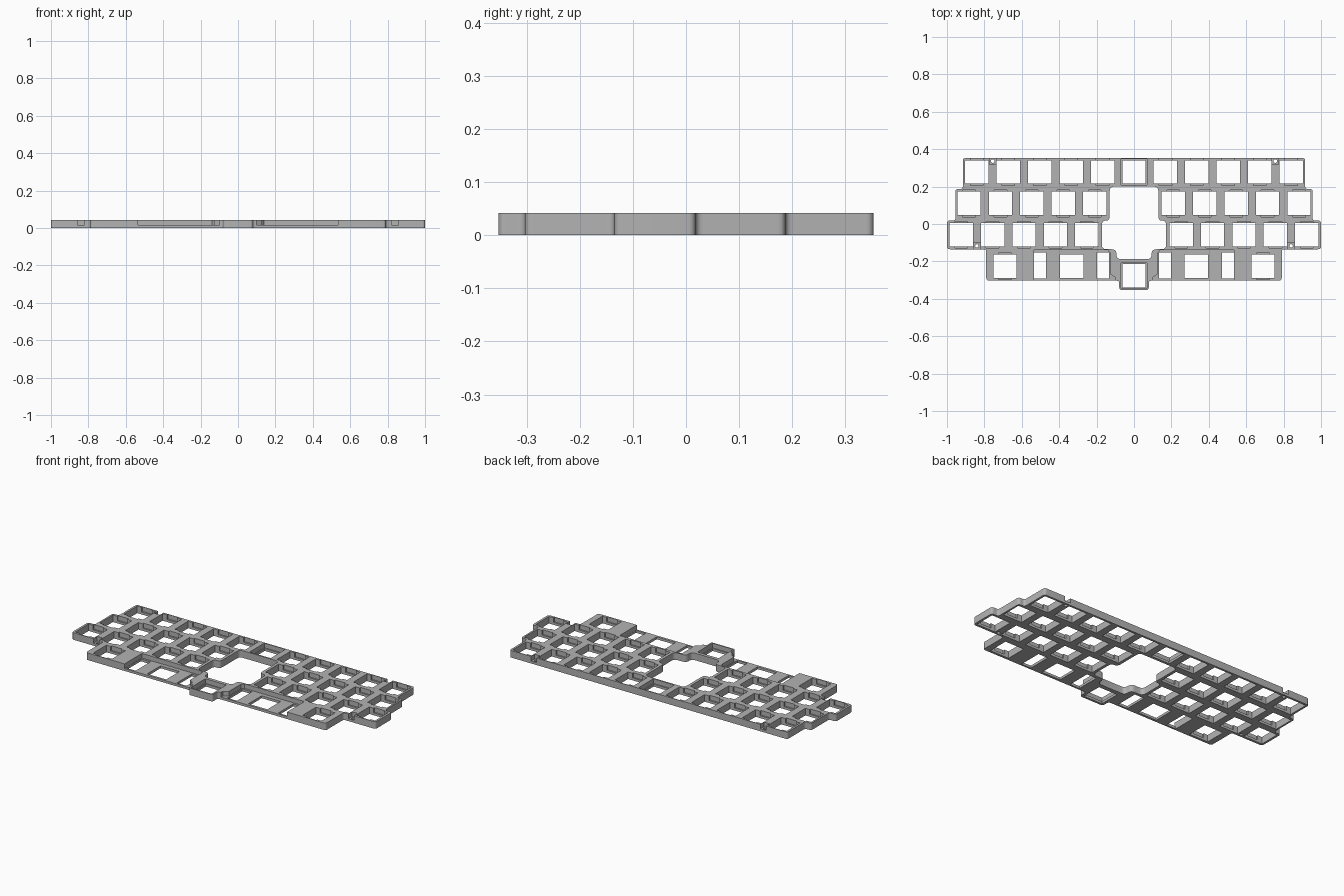
import bpy
import bmesh
from mathutils import Vector

if "Cube" in bpy.data.objects:
    bpy.data.objects.remove(bpy.data.objects["Cube"])

PITCH = 0.168        # key spacing
HOLE = 0.0625        # half width of a switch hole
HEIGHT = 0.042
FLOOR = 0.0145       # thickness of the thin plate under the pockets
SIDES = (-1, 1)

grey = bpy.data.materials.new("plate_grey")
grey.use_nodes = True
colour = (0.45, 0.45, 0.45, 1)
grey.diffuse_color = colour
grey.node_tree.nodes["Principled BSDF"].inputs["Base Color"].default_value = colour


def mirrored(half):
    """Close a right-hand profile with its mirror image."""
    return half + [(-x, y) for x, y in reversed(half)]


def rounded(points, radius, steps=5):
    """Replace every corner with a short curve."""
    result = []
    for i, point in enumerate(points):
        corner = Vector(point)
        before = Vector(points[i - 1]) - corner
        after = Vector(points[(i + 1) % len(points)]) - corner
        a = corner + before.normalized() * min(radius, before.length * 0.45)
        b = corner + after.normalized() * min(radius, after.length * 0.45)
        for s in range(steps + 1):
            t = s / steps
            result.append(a * (1 - t) ** 2 + corner * 2 * t * (1 - t) + b * t ** 2)
    return result


def rect(x, y, w, h):
    return [(x - w, y - h), (x + w, y - h), (x + w, y + h), (x - w, y + h)]


def prisms(name, outlines, z0, z1):
    """One object made of extruded outlines."""
    bm = bmesh.new()
    for outline in outlines:
        face = bm.faces.new([bm.verts.new((p[0], p[1], z0)) for p in outline])
        top = bmesh.ops.extrude_face_region(bm, geom=[face])["geom"]
        verts = [g for g in top if isinstance(g, bmesh.types.BMVert)]
        bmesh.ops.translate(bm, verts=verts, vec=(0, 0, z1 - z0))
    bmesh.ops.recalc_face_normals(bm, faces=bm.faces)
    mesh = bpy.data.meshes.new(name)
    bm.to_mesh(mesh)
    bm.free()
    obj = bpy.data.objects.new(name, mesh)
    bpy.context.collection.objects.link(obj)
    return obj


def cut(target, cutter):
    cutter.hide_render = True
    mod = target.modifiers.new("cut", "BOOLEAN")
    mod.operation = "DIFFERENCE"
    mod.solver = "EXACT"
    mod.object = cutter
    bpy.context.view_layer.objects.active = target
    bpy.ops.object.modifier_apply(modifier=mod.name)
    bpy.data.objects.remove(cutter)


# Stepped outer edge of the plate
edge = mirrored([
    (0.915, 0.353), (0.915, 0.187), (0.955, 0.187), (0.955, 0.018),
    (1.0, 0.018), (1.0, -0.135), (0.79, -0.135), (0.79, -0.303),
    (0.079, -0.303), (0.079, -0.353)])
plate = prisms("key_plate", [rounded(edge, 0.015)], 0, HEIGHT)
plate.data.materials.append(grey)

# Switch positions, row by row
keys = []
for side in SIDES:
    for k in range(5):
        keys.append((side * PITCH * (k + 1), 0.278))
        keys.append((side * PITCH * (k + 1.25), 0.11))
        keys.append((side * PITCH * (k + 1.5), -0.058))
    keys.append((side * 0.69, -0.226))
centre_keys = [(0, 0.278), (0, -0.277)]
wide_keys = [(side * 0.333, -0.226) for side in SIDES]

# Large central opening
opening = mirrored([
    (0.13, 0.2), (0.13, 0.018), (0.172, 0.018), (0.172, -0.135),
    (0.094, -0.135), (0.094, -0.188)])
through = [rounded(opening, 0.025)]
through += [rect(x, y, HOLE, HOLE) for x, y in keys + centre_keys + wide_keys]

# Stabiliser slots beside the wide keys, and screw holes
screws = [(side * x, y) for side in SIDES for x, y in ((0.84, -0.117), (0.755, 0.336))]
for side in SIDES:
    for x in (0.166, 0.502):
        through.append(rect(side * x, -0.222, 0.032, 0.07))
through += [rounded(rect(x, y, 0.009, 0.009), 0.009) for x, y in screws]
cut(plate, prisms("through_cutter", through, -0.05, 0.1))

# Clip notches, centre key pockets and screw pockets above the thin plate
pockets = [rect(x, y, 0.034, HOLE + 0.009) for x, y in keys]
pockets += [rect(x, y, 0.069, 0.069) for x, y in centre_keys]
for x, y in screws:
    outward = 0.02 if y > 0 else -0.02
    pockets.append(rect(x, y + outward, 0.018, 0.037))

# Lowered front strips around the wide keys
for side in SIDES:
    strip = [(0.535, -0.14), (0.14, -0.14), (0.128, -0.155), (0.128, -0.268),
             (0.1, -0.285), (0.1, -0.37), (0.535, -0.37)]
    pockets.append([(side * x, y) for x, y in strip])
cut(plate, prisms("pocket_cutter", pockets, FLOOR, 0.1))

# Smooth the rounded corners only
bpy.ops.object.select_all(action="DESELECT")
plate.select_set(True)
bpy.context.view_layer.objects.active = plate
bpy.ops.object.shade_smooth_by_angle(angle=0.5)
